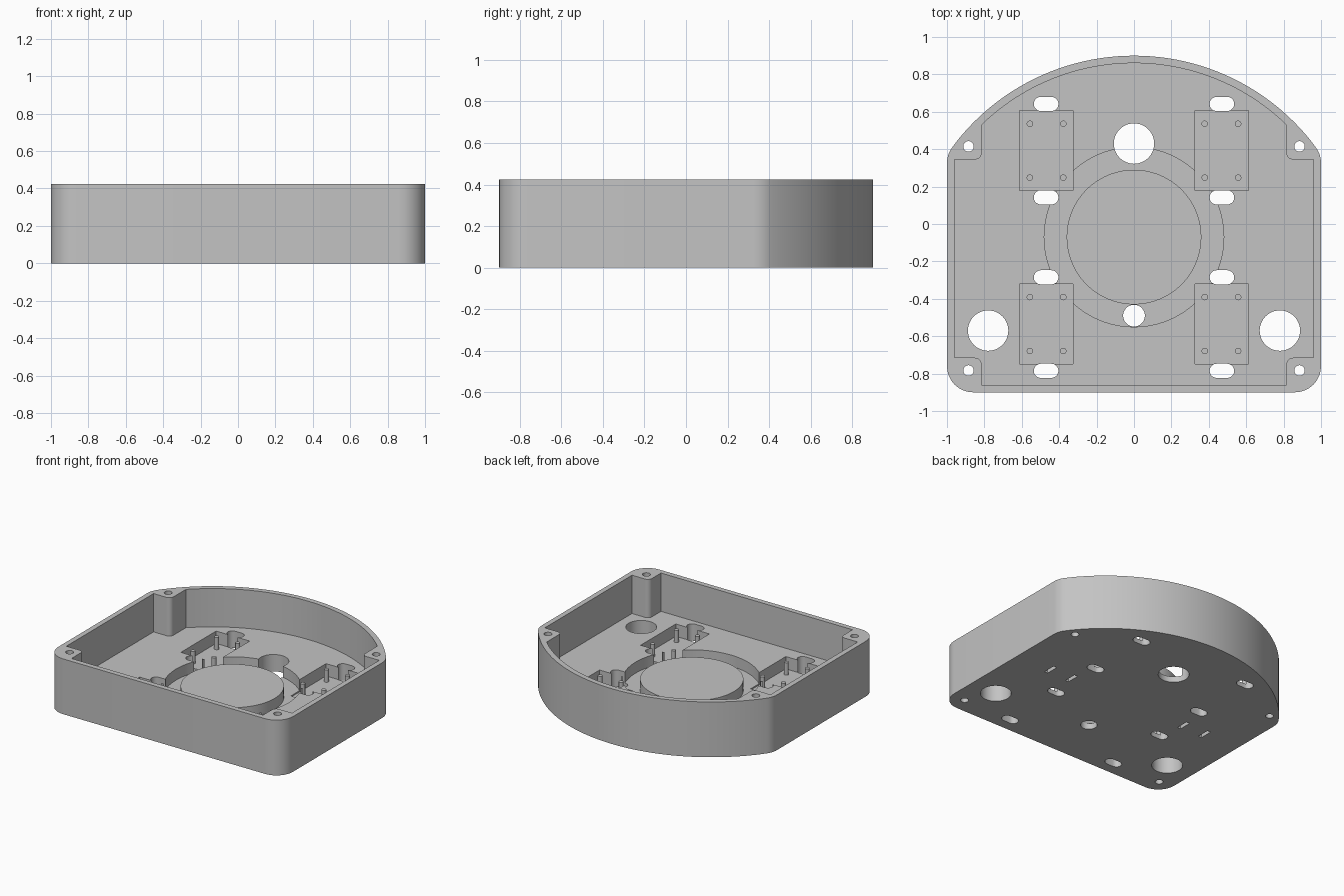
import bpy, bmesh, math
from mathutils import Vector

HEIGHT, FLOOR, GROOVE, POCKET = 0.425, 0.13, 0.045, 0.035
ARC_Y = -0.31                      # centre of the curved rear wall

cube = bpy.data.objects.get("Cube")
if cube:
    bpy.data.objects.remove(cube, do_unlink=True)

grey = bpy.data.materials.new("grey plastic")
grey.use_nodes = True
colour = (0.55, 0.55, 0.55, 1)
grey.diffuse_color = colour
grey.node_tree.nodes["Principled BSDF"].inputs["Base Color"].default_value = colour


def prism(name, pts, z0, z1):
    """Extrude a closed outline between two heights."""
    bm = bmesh.new()
    face = bm.faces.new([bm.verts.new((x, y, z0)) for x, y in pts])
    top = bmesh.ops.extrude_face_region(bm, geom=[face])["geom"]
    verts = [v for v in top if isinstance(v, bmesh.types.BMVert)]
    bmesh.ops.translate(bm, verts=verts, vec=(0, 0, z1 - z0))
    bmesh.ops.recalc_face_normals(bm, faces=bm.faces)
    mesh = bpy.data.meshes.new(name)
    bm.to_mesh(mesh)
    bm.free()
    mesh.materials.append(grey)
    obj = bpy.data.objects.new(name, mesh)
    bpy.context.collection.objects.link(obj)
    return obj


def circle(cx, cy, r, n=48):
    return [(cx + r * math.cos(2 * math.pi * i / n),
             cy + r * math.sin(2 * math.pi * i / n)) for i in range(n)]


def rect(cx, cy, hx, hy):
    return [(cx - hx, cy - hy), (cx + hx, cy - hy), (cx + hx, cy + hy), (cx - hx, cy + hy)]


def slot(cx, cy, hx, r, n=10):
    """Round-ended slot lying along x."""
    pts = []
    for side, start in ((1, -math.pi / 2), (-1, math.pi / 2)):
        for i in range(n + 1):
            a = start + math.pi * i / n
            pts.append((cx + side * (hx - r) + r * math.cos(a), cy + r * math.sin(a)))
    return pts


def fillet(corners, n=8):
    """Round each (x, y, radius) corner of a closed polygon."""
    out = []
    for i, (x, y, r) in enumerate(corners):
        p = Vector((x, y))
        if r == 0:
            out.append((x, y))
            continue
        a = (Vector(corners[i - 1][:2]) - p).normalized()
        b = (Vector(corners[(i + 1) % len(corners)][:2]) - p).normalized()
        half = a.angle(b) / 2
        centre = p + (a + b).normalized() * r / math.sin(half)
        start = p + a * r / math.tan(half) - centre
        end = p + b * r / math.tan(half) - centre
        for k in range(n + 1):
            d = start.slerp(end, k / n) if hasattr(start, "slerp") else start.lerp(end, k / n)
            out.append(tuple(centre + d.normalized() * r))
    return out


def outline(right_side, radius, x_start):
    """Right-hand corners, a rear arc, then the mirrored left-hand corners."""
    a0 = math.acos(x_start / radius)
    n = 48
    arc = []
    for i in range(n + 1):
        a = a0 + (math.pi - 2 * a0) * i / n
        arc.append((radius * math.cos(a), ARC_Y + radius * math.sin(a), 0))
    left = [(-x, y, r) for x, y, r in reversed(right_side)]
    return fillet(right_side + arc + left)


# Tray body with rounded corners and a bowed rear wall
body = prism("tray_body", outline([(1, -0.9, 0.14), (1, 0.371, 0.14)], 1.21, 0.95), 0, HEIGHT)

cutters = []


def cut(pts, z0, z1):
    cutters.append(prism("cutter", pts, z0, z1))


# Main cavity, leaving a screw post in each corner
cut(outline([(0.815, -0.86, 0), (0.815, -0.715, 0.035), (0.96, -0.715, 0),
             (0.96, 0.345, 0), (0.815, 0.345, 0.035)], 1.17, 0.815), FLOOR, 1)

# Ring groove around the central disc
groove = prism("groove_cutter", circle(0, -0.07, 0.48, 96), GROOVE, 0.2)
core = prism("core_cutter", circle(0, -0.07, 0.36, 96), 0, 0.3)


def subtract(target, tool):
    mod = target.modifiers.new("cut", "BOOLEAN")
    mod.operation, mod.solver, mod.object = "DIFFERENCE", "EXACT", tool
    bpy.context.view_layer.objects.active = target
    bpy.ops.object.modifier_apply(modifier=mod.name)
    bpy.data.objects.remove(tool, do_unlink=True)


subtract(groove, core)
cutters.append(groove)

# Cable holes through the floor
cut(circle(0, 0.43, 0.108), -0.1, 0.3)
cut(circle(0, -0.49, 0.058), -0.1, 0.3)

for s in (-1, 1):
    cut(circle(s * 0.78, -0.57, 0.108), -0.1, 0.3)
    # Screw holes in the corner posts
    for y in (0.415, -0.783):
        cut(circle(s * 0.885, y, 0.028, 24), -0.1, 1)
    # Shallow slits in the underside
    for x in (0.51, 0.70):
        cut(rect(s * x, -0.07, 0.014, 0.05), -0.1, 0.08)
    for yc in (0.392, -0.535):
        # Board pocket with a strap slot at each end
        cut(rect(s * 0.468, yc, 0.143, 0.214), POCKET, 0.3)
        for d in (-0.25, 0.25):
            cut(slot(s * 0.47, yc + d, 0.066, 0.038), -0.1, 0.3)

for tool in cutters:
    subtract(body, tool)

# Locating pins in the pockets
pins = []
for s in (-1, 1):
    for yc in (0.392, -0.535):
        for x in (0.378, 0.557):
            for d in (-0.144, 0.144):
                pins.append(prism("locating_pin", circle(s * x, yc + d, 0.017, 20),
                                  POCKET - 0.005, FLOOR))

# Smooth the curved walls, keep the edges crisp
bpy.ops.object.select_all(action="DESELECT")
for obj in [body] + pins:
    obj.select_set(True)
bpy.context.view_layer.objects.active = body
bpy.ops.object.shade_smooth_by_angle(angle=math.radians(30))
